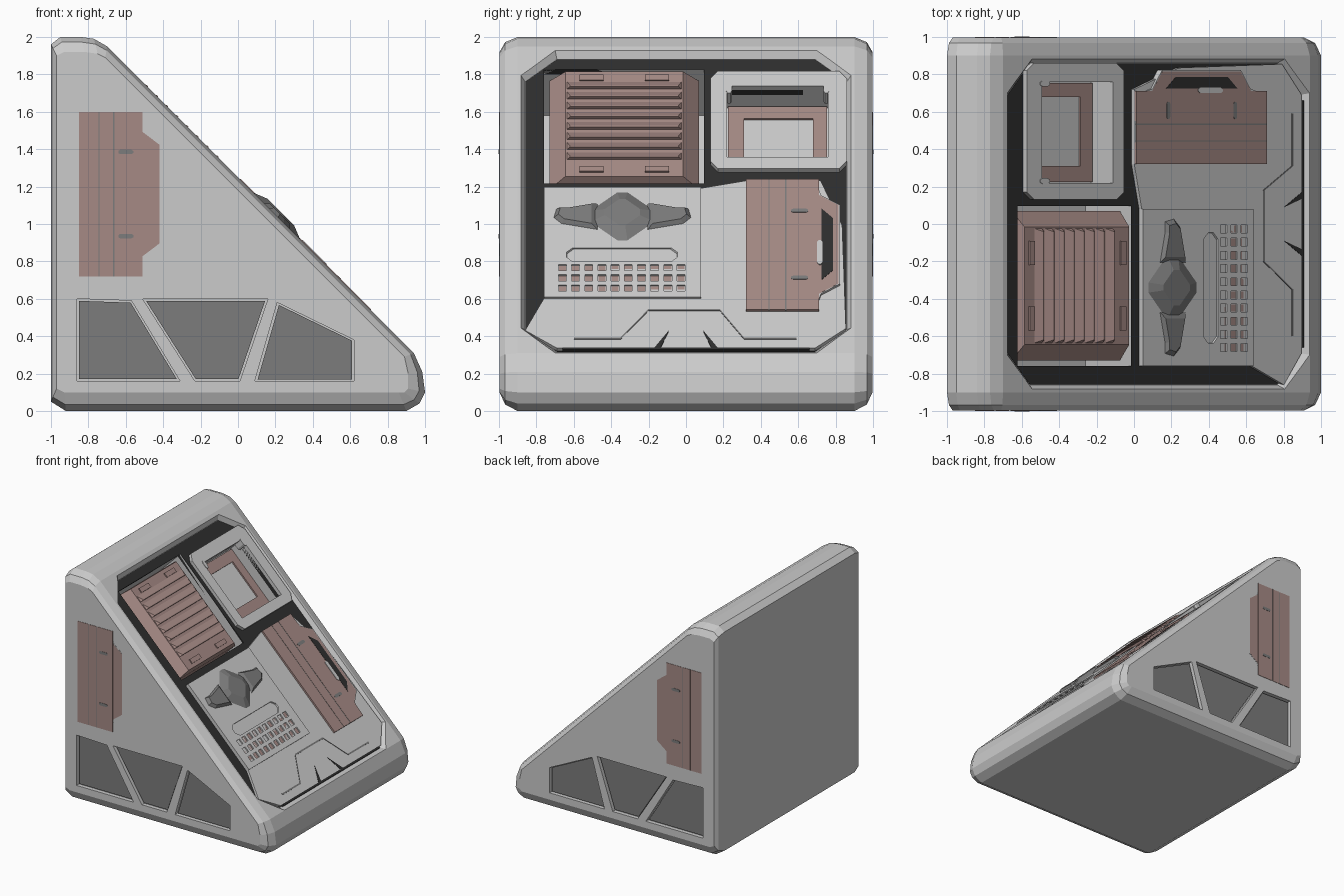
import bpy, bmesh, math

if "Cube" in bpy.data.objects:
    bpy.data.objects.remove(bpy.data.objects["Cube"])

R = 1 / math.sqrt(2)


def material(name, c):
    m = bpy.data.materials.new(name)
    m.diffuse_color = (*c, 1)
    m.use_nodes = True
    m.node_tree.nodes["Principled BSDF"].inputs["Base Color"].default_value = m.diffuse_color
    return m


BROWN = material("brown", (0.38, 0.255, 0.235))
DARK = material("dark_grey", (0.2, 0.2, 0.2))
BLACK = material("black", (0.028, 0.028, 0.028))


# Surface frames: (a, b, height above the surface) -> world
def slope(y, z, w):
    return (1.25 - z + w * R, y, z + w * R)


def side(sgn):
    return lambda x, z, w: (x, sgn * (0.997 + w), z)


def finish(bm, name, mat):
    bmesh.ops.recalc_face_normals(bm, faces=bm.faces)
    me = bpy.data.meshes.new(name)
    bm.to_mesh(me)
    bm.free()
    ob = bpy.data.objects.new(name, me)
    bpy.context.collection.objects.link(ob)
    if mat:
        me.materials.append(mat)
    return ob


def loft(bm, rings):
    vs = [[bm.verts.new(p) for p in r] for r in rings]
    for lo, hi in zip(vs, vs[1:]):
        for i in range(len(lo)):
            j = (i + 1) % len(lo)
            bm.faces.new((lo[i], lo[j], hi[j], hi[i]))
    bm.faces.new(vs[0])
    bm.faces.new(vs[-1])


def prism(name, polys, w0, w1, frame, mat=None, tops=None):
    bm = bmesh.new()
    for p, t in zip(polys, tops or polys):
        loft(bm, [[frame(a, b, w0) for a, b in p], [frame(a, b, w1) for a, b in t]])
    return finish(bm, name, mat)


def rect(a0, a1, b0, b1):
    return [(a0, b0), (a1, b0), (a1, b1), (a0, b1)]


def chamfered(a0, a1, b0, b1, ca, cb):
    return [(a0 + ca, b0), (a1 - ca, b0), (a1, b0 + cb), (a1, b1 - cb),
            (a1 - ca, b1), (a0 + ca, b1), (a0, b1 - cb), (a0, b0 + cb)]


def shrink(p, s):
    ca, cb = (sum(q[k] for q in p) / len(p) for k in (0, 1))
    return [(ca + (a - ca) * s, cb + (b - cb) * s) for a, b in p]


def band(path, h):
    return path + [(a, b - h) for a, b in reversed(path)]


def cut(ob, cutters):
    for c in cutters:
        c.hide_render = True
        m = ob.modifiers.new("cut", 'BOOLEAN')
        m.object, m.operation, m.solver = c, 'DIFFERENCE', 'EXACT'
    dg = bpy.context.evaluated_depsgraph_get()
    me = bpy.data.meshes.new_from_object(ob.evaluated_get(dg))
    ob.modifiers.clear()
    ob.data = me


# Wedge housing: full profile across the middle, shrinking to the side faces
full = [(-1, .05), (-.92, 0), (.9, 0), (.97, .04), (1, .1), (.985, .21), (.94, .31),
        (-.70, 1.95), (-.77, 1.99), (-.84, 2), (-.95, 2), (-1, 1.96)]
flat = [(-.97, .12), (-.93, .1), (.86, .1), (.89, .1), (.91, .12), (.91, .2), (.89, .29),
        (-.71, 1.89), (-.75, 1.91), (-.82, 1.92), (-.93, 1.92), (-.97, 1.9)]
rings = []
for y, t in ((-.997, 1), (-.967, .35), (-.9, 0), (.9, 0), (.967, .35), (.997, 1)):
    rings.append([(a[0] + (b[0] - a[0]) * t, y, a[1] + (b[1] - a[1]) * t)
                  for a, b in zip(full, flat)])
bm = bmesh.new()
loft(bm, rings)
housing = finish(bm, "housing", None)

# Recess cutters in the sloped face and in both sides
outer = chamfered(-.895, .895, .295, 1.94, .19, .14)
inner = chamfered(-.86, .86, .34, 1.905, .17, .12)
opening = prism("cut_opening", [inner], -.035, .02, slope, None, [outer])
vent_hole = prism("cut_vent_hole", [rect(-.76, .095, 1.24, 1.85)], -.38, .1, slope)
screen_hole = prism("cut_screen_hole", [rect(.22, .76, 1.36, 1.74)], -.17, .1, slope)
quads = [[(-.86, .16), (-.31, .16), (-.57, .59), (-.86, .6)],
         [(-.23, .16), (.01, .16), (.16, .6), (-.51, .6)],
         [(.09, .16), (.62, .16), (.62, .38), (.21, .58)]]
side_cuts = [prism("cut_side_panels", quads, -.035, .1, side(s)) for s in (-1, 1)]
cut(housing, [opening, vent_hole, screen_hole] + side_cuts)

# Black tray at the bottom of the opening
tray = prism("tray", [shrink(inner, .998)], -.07, -.033, slope, BLACK)
cut(tray, [vent_hole, screen_hole])

# Vent: block, tapered top, louvres and slots
prism("vent_block", [rect(-.73, .07, 1.255, 1.835)], -.379, -.1, slope, BROWN)
prism("vent_top", [rect(-.73, .07, 1.255, 1.835)], -.1, -.015, slope, BROWN,
      [rect(-.645, -.015, 1.265, 1.825)])
lou = [1.355 + .054 * i for i in range(8)]
prism("vent_louvres", [rect(-.64, -.02, z, z + .046) for z in lou], -.02, .004, slope, BROWN,
      [rect(-.62, -.04, z, z + .006) for z in lou])
slots = [rect(y, y + .13, z, z + .028) for y in (-.57, -.22) for z in (1.287, 1.775)]
prism("vent_slots", slots, -.03, -.006, slope, BROWN)

# Screen bay: light surround, brown bezel on the recess floor, pegs
ring = prism("screen_surround", [chamfered(.13, .86, 1.30, 1.82, .04, .04)], -.05, -.004, slope)
cut(ring, [screen_hole])
bezel = prism("screen_bezel", [rect(.225, .755, 1.365, 1.735)], -.2, -.15, slope, BROWN)
window = prism("cut_screen", [rect(.31, .68, 1.43, 1.67)], -.165, .1, slope)
cut(bezel, [window])
prism("screen", [rect(.31, .68, 1.43, 1.67)], -.18, -.163, slope)
prism("screen_pegs", [chamfered(y, y + .03, 1.70, 1.75, .008, .012) for y in (.215, .735)],
      -.08, .0, slope)

# Lower light deck with groove lines
deck = [(-.86, .44), (-.69, .345), (.69, .345), (.855, .45), (.835, 1.0), (.72, 1.24),
        (.32, 1.24), (.08, 1.2), (-.76, 1.2), (-.76, .61)]
prism("lower_deck", [deck], -.05, -.012, slope)
groove = [(-.6, .4), (-.35, .4), (-.2, .553), (.18, .553), (.31, .4), (.59, .4)]
prism("deck_groove", [band(groove, .009)], -.02, -.009, slope, DARK)
prism("deck_slits", [[(s * .09, .44), (s * .17, .345), (s * .135, .345)] for s in (-1, 1)]
      + [rect(-.66, .66, .335, .347)], -.04, -.009, slope, BLACK)

# Control panel with pill recess and key holes
panel = prism("control_panel", [rect(-.76, .08, .61, 1.2)], -.05, -.002, slope)
pill = chamfered(-.645, -.04, .80, .875, .035, .025)
keys = [rect(y, y + .042, z, z + .034) for z in (.642, .697, .752)
        for y in (-.682 + .0705 * i for i in range(10))]
cut(panel, [prism("cut_pill", [shrink(pill, .93)], -.04, .01, slope, None, [pill]),
            prism("cut_keys", keys, -.04, .1, slope)])
prism("keys", [shrink(k, .92) for k in keys], -.045, -.012, slope, BROWN)

# Dark faceted handle with two arms
hub = chamfered(-.53, -.15, .9, 1.185, .16, .11)
prism("handle_hub", [hub], -.01, .03, slope, DARK, [shrink(hub, .5)])
arm = [(.12, .965), (.33, 1.0), (.375, 1.035), (.36, 1.085), (.3, 1.085), (.12, 1.115)]
arms = [[(-.34 + s * a, b) for a, b in arm] for s in (-1, 1)]
prism("handle_arms", arms, -.01, .02, slope, DARK, [shrink(a, .7) for a in arms])


# Bracket plate, used on both sides and on the deck
def bracket(name, frame):
    grip = [(.335, -.35), (.43, -.275), (.43, .275), (.335, .35)]
    rim = [(.335, -.385), (.35, -.33), (.437, -.265), (.437, .265), (.35, .33), (.335, .385)]
    prism(name + "_rim", [rim], -.04, .0015, frame)
    prism(name + "_strips", [rect(0, .105, -.44, .44), rect(.11, .183, -.44, .44),
                             rect(.19, .34, -.44, .44)], -.04, .003, frame, BROWN)
    prism(name + "_backing", [rect(.1, .2, -.44, .44)], -.04, .001, frame, DARK)
    prism(name + "_grip", [[(a, b * .96) for a, b in grip]], -.04, .002, frame, BROWN)
    prism(name + "_clips", [chamfered(.21, .29, b - .012, b + .012, .01, .006)
                            for b in (-.225, .225)], -.02, .005, frame, DARK)


for s, n in ((-1, "front_bracket"), (1, "rear_bracket")):
    f = side(s)
    bracket(n, lambda a, b, w, f=f: f(a - .85, b + 1.16, w))
    # Dark infill of the side recesses
    prism(n.split("_")[0] + "_side_panels", [shrink(q, .95) for q in quads], -.05, -.02, f, DARK)
bracket("deck_bracket", lambda a, b, w: slope(.32 + a * 1.15, .89 + b * .795, w))

# Grip window on the deck bracket
prism("grip_gap", [[(.725, .70), (.785, .75), (.785, 1.03), (.725, 1.08)]], -.01, .004, slope, BLACK)
prism("grip_inlay", [chamfered(.70, .73, .78, .91, .01, .01)], -.01, .007, slope)

# Remove the cutters
for o in list(bpy.data.objects):
    if o.name.startswith("cut_"):
        bpy.data.objects.remove(o)
